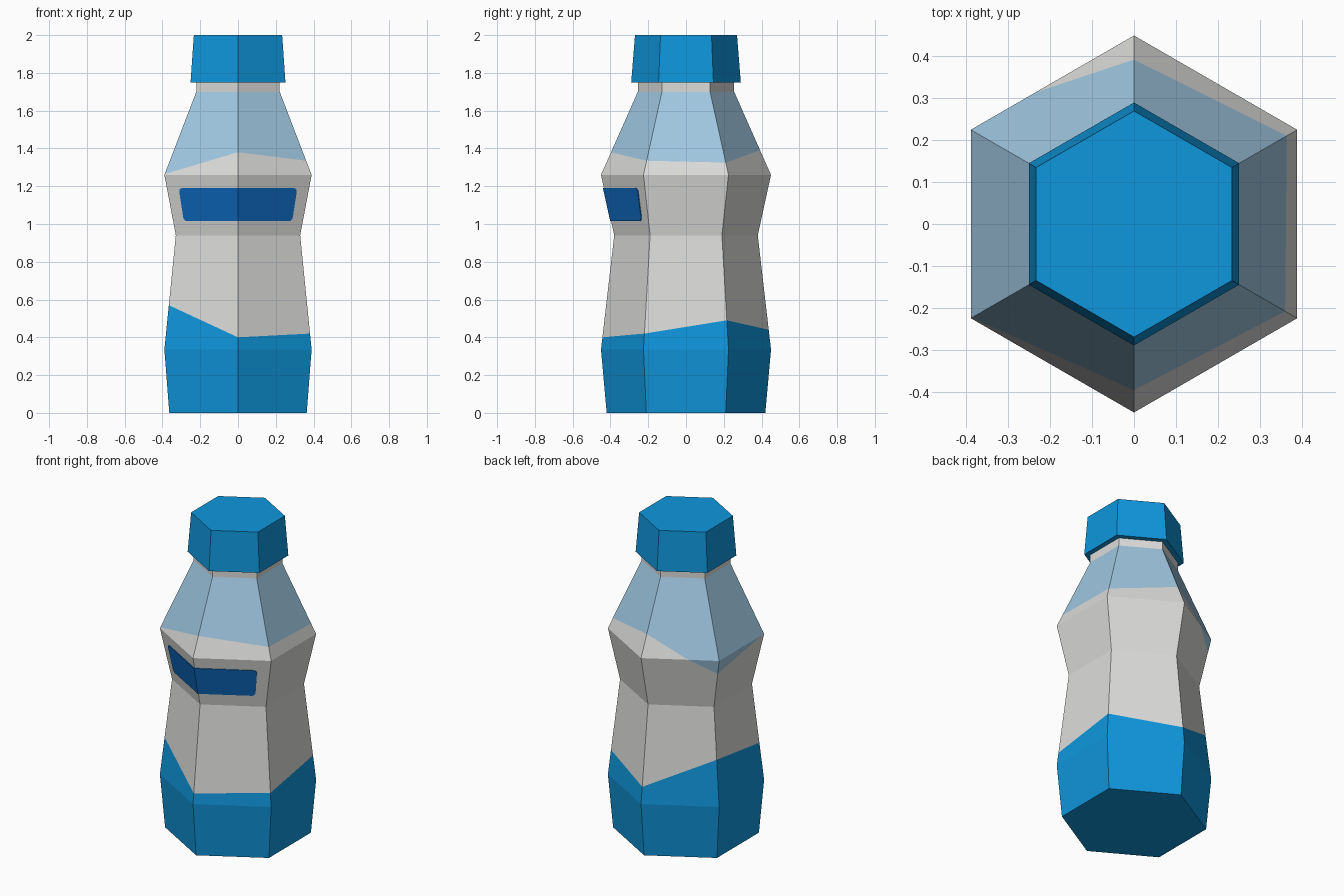
import bpy, bmesh, math
from mathutils import Vector

if "Cube" in bpy.data.objects:
    bpy.data.objects.remove(bpy.data.objects["Cube"])


def material(name, rgb):
    m = bpy.data.materials.new(name)
    lin = [((c / 255 + 0.055) / 1.055) ** 2.4 for c in rgb]
    m.diffuse_color = (*lin, 1)
    m.use_nodes = True
    m.node_tree.nodes["Principled BSDF"].inputs["Base Color"].default_value = m.diffuse_color
    return m


BLUE = material("bright blue", (15, 150, 220))
GREY = material("light grey", (220, 220, 218))
PALE = material("pale blue", (160, 200, 226))
DARK = material("dark blue", (14, 106, 192))


def corner(k, r, z):
    # hexagon corners: 0 = front, then counter-clockwise seen from above
    a = math.radians(-90 + 60 * k)
    return Vector((r * math.cos(a), r * math.sin(a), z))


def finish(name, bm, mats):
    bmesh.ops.remove_doubles(bm, verts=bm.verts, dist=1e-4)
    bmesh.ops.recalc_face_normals(bm, faces=bm.faces)
    me = bpy.data.meshes.new(name)
    bm.to_mesh(me)
    bm.free()
    for m in mats:
        me.materials.append(m)
    ob = bpy.data.objects.new(name, me)
    bpy.context.collection.objects.link(ob)
    return ob


def hex_side(bm, k, profile):
    # one column of quads on side k of a hexagonal solid
    rows = [[bm.verts.new(corner(j, r, z)) for j in (k, k + 1)] for r, z in profile]
    return [bm.faces.new((a[0], a[1], b[1], b[0])) for a, b in zip(rows, rows[1:])]


def hex_lid(bm, r, z):
    return bm.faces.new([bm.verts.new(corner(k, r, z)) for k in range(6)])


PROFILE = [(0.42, 0), (0.45, 0.335), (0.38, 0.94), (0.45, 1.26), (0.255, 1.70), (0.255, 1.76)]


def radius(z):
    for (r0, z0), (r1, z1) in zip(PROFILE, PROFILE[1:]):
        if z <= z1:
            return r0 + (r1 - r0) * (z - z0) / (z1 - z0)


# bottle body: slanted colour lines cut into each side (height at each corner)
LOW = [0.40, 0.42, 0.49, 0.44, 0.62, 0.57]
HIGH = [1.38, 1.335, 1.325, 1.39, 1.17, 1.265]
bm = bmesh.new()
for k in range(6):
    faces = hex_side(bm, k, PROFILE)
    geom = set(faces)
    for f in faces:
        geom.update(f.verts, f.edges)
    geom = list(geom)
    out = (corner(k, 1, 0) + corner(k + 1, 1, 0)).normalized()
    planes = []
    for line in (LOW, HIGH):
        za, zb = line[k], line[(k + 1) % 6]
        a, b = corner(k, radius(za), za), corner(k + 1, radius(zb), zb)
        n = out.cross(b - a)
        n = n if n.z > 0 else -n
        n.normalize()
        planes.append((a, n))
        geom = bmesh.ops.bisect_plane(bm, geom=geom, dist=1e-5, plane_co=a, plane_no=n)["geom"]
    for f in geom:
        if isinstance(f, bmesh.types.BMFace):
            c = f.calc_center_median()
            above = [(c - p).dot(n) > 0 for p, n in planes]
            if not above[0]:
                f.material_index = 0
            elif above[1] and c.z < 1.70:
                f.material_index = 2
            else:
                f.material_index = 1
hex_lid(bm, *PROFILE[0]).material_index = 0
hex_lid(bm, *PROFILE[-1]).material_index = 1
finish("bottle_body", bm, [BLUE, GREY, PALE])

# cap
CAP = [(0.29, 1.75), (0.27, 2.0)]
bm = bmesh.new()
for k in range(6):
    hex_side(bm, k, CAP)
for r, z in CAP:
    hex_lid(bm, r, z)
finish("cap", bm, [BLUE])

# label plate: rounded rectangle folded around the front edge
Z0, Z1, U, RU, RZ = 1.015, 1.19, 0.825, 0.05, 0.02
outline = [(0, Z0)]
for cz, start in ((Z0 + RZ, -90), (Z1 - RZ, 0)):
    for i in range(5):
        t = math.radians(start + 22.5 * i)
        outline.append((U - RU + RU * math.cos(t), cz + RZ * math.sin(t)))
outline.append((0, Z1))
bm = bmesh.new()
for side in (1, -1):
    pts = [corner(0, radius(z) + 0.005, z).lerp(corner(side, radius(z) + 0.005, z), u)
           for u, z in outline]
    bm.faces.new([bm.verts.new(p) for p in pts[::side]])
label = finish("front_label", bm, [DARK])
if label.data.polygons[0].normal.y > 0:
    label.data.flip_normals()
solid = label.modifiers.new("thickness", "SOLIDIFY")
solid.thickness = 0.006
solid.offset = -1
